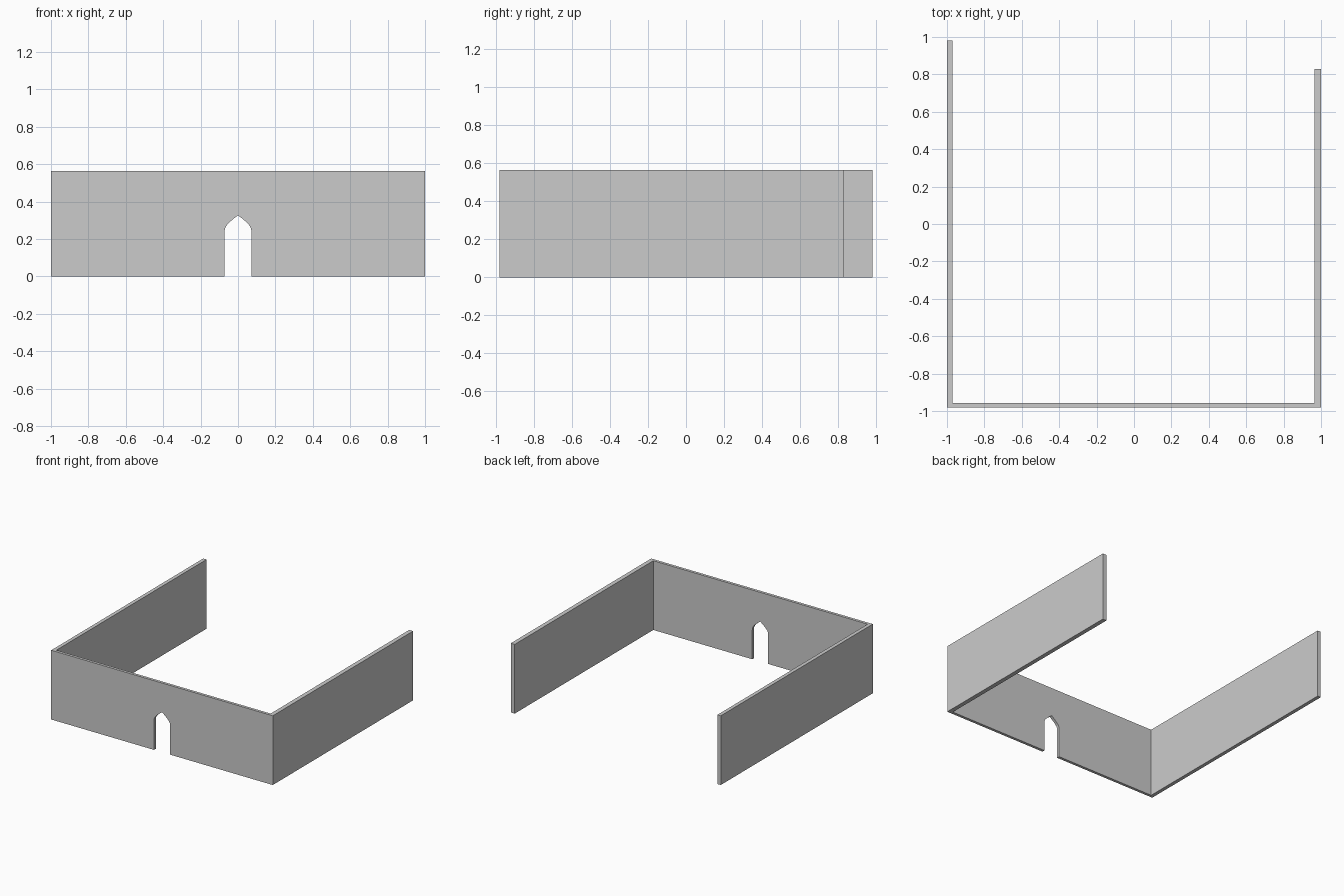
import bpy, bmesh
from mathutils import Vector

if "Cube" in bpy.data.objects:
    bpy.data.objects.remove(bpy.data.objects["Cube"])


def extrude_profile(name, points, direction):
    """Closed prism from a planar outline swept along a direction."""
    bm = bmesh.new()
    face = bm.faces.new([bm.verts.new(p) for p in points])
    swept = bmesh.ops.extrude_face_region(bm, geom=[face])["geom"]
    verts = [g for g in swept if isinstance(g, bmesh.types.BMVert)]
    bmesh.ops.translate(bm, verts=verts, vec=Vector(direction))
    bmesh.ops.recalc_face_normals(bm, faces=bm.faces)
    mesh = bpy.data.meshes.new(name)
    bm.to_mesh(mesh)
    bm.free()
    obj = bpy.data.objects.new(name, mesh)
    bpy.context.collection.objects.link(obj)
    return obj


HEIGHT = 0.565
FRONT, BACK, RIGHT_END = -0.98, 0.98, 0.83
LEFT_T, RIGHT_T, FRONT_T = 0.03, 0.035, 0.023

# Courtyard walls: U-shaped footprint, right wing shorter than the left
footprint = [
    (-1, FRONT), (1, FRONT), (1, RIGHT_END), (1 - RIGHT_T, RIGHT_END),
    (1 - RIGHT_T, FRONT + FRONT_T), (-1 + LEFT_T, FRONT + FRONT_T),
    (-1 + LEFT_T, BACK), (-1, BACK),
]
walls = extrude_profile("courtyard_walls", [(x, y, 0) for x, y in footprint],
                        (0, 0, HEIGHT))

# Pointed doorway: half outline mirrored about x = 0
half = [(0.072, -0.1), (0.072, 0.24), (0.070, 0.256), (0.064, 0.269),
        (0.053, 0.282), (0.036, 0.298), (0.018, 0.313)]
arch = half + [(0, 0.327)] + [(-x, z) for x, z in reversed(half)]
cutter = extrude_profile("doorway_cutter", [(x, FRONT - 0.1, z) for x, z in arch],
                         (0, 0.3, 0))
cutter.hide_render = True

# Cut the doorway through the front wall
cut = walls.modifiers.new("doorway", 'BOOLEAN')
cut.operation = 'DIFFERENCE'
cut.solver = 'EXACT'
cut.object = cutter
bpy.context.view_layer.objects.active = walls
bpy.ops.object.modifier_apply(modifier=cut.name)
bpy.data.objects.remove(cutter)
